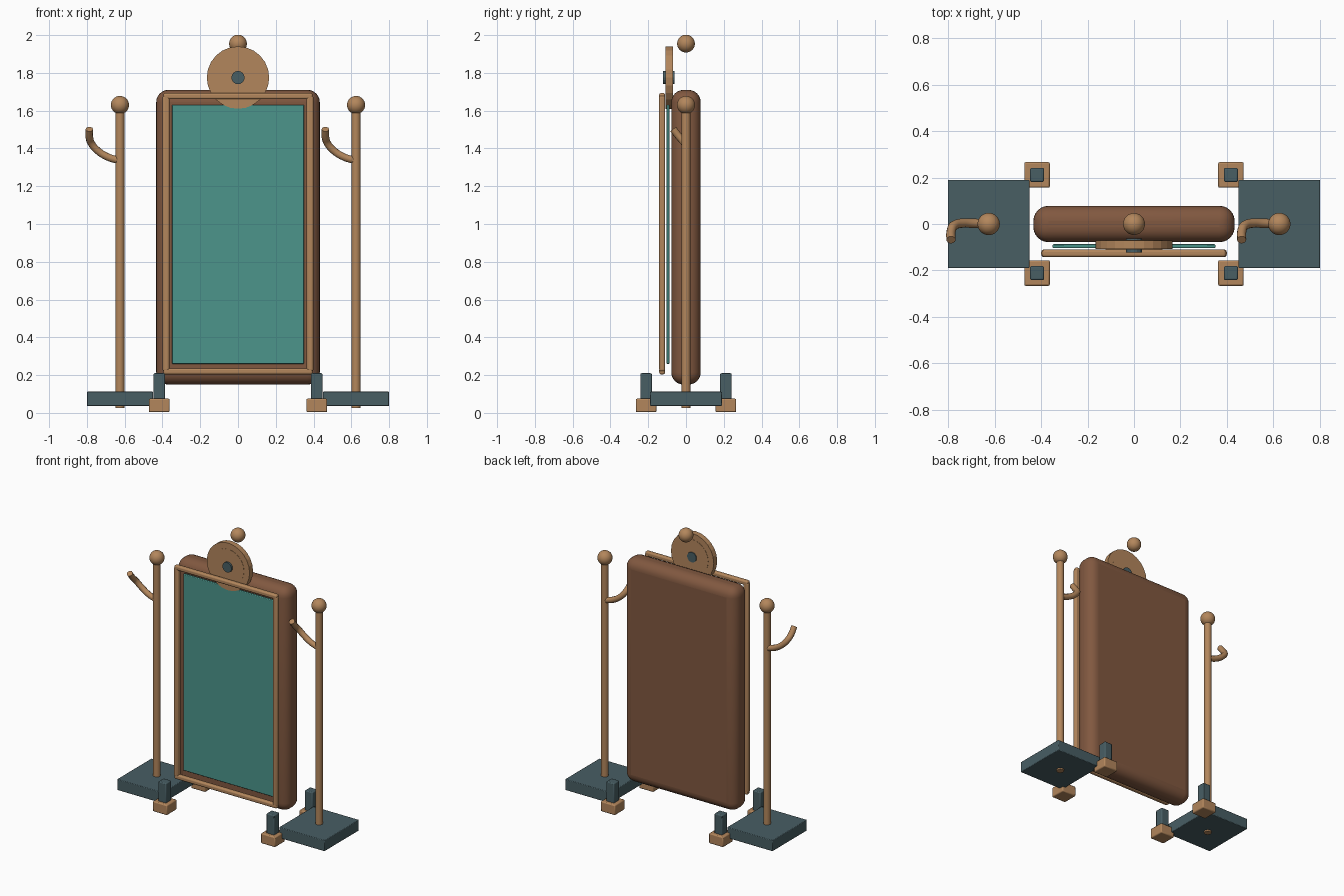
import bpy, math

if "Cube" in bpy.data.objects:
    bpy.data.objects.remove(bpy.data.objects["Cube"])


def material(name, rgb):
    m = bpy.data.materials.new(name)
    m.diffuse_color = (*rgb, 1)
    m.use_nodes = True
    m.node_tree.nodes["Principled BSDF"].inputs["Base Color"].default_value = m.diffuse_color
    return m


TAN = material("tan wood", (0.45, 0.24, 0.107))
BROWN = material("brown wood", (0.22, 0.098, 0.051))
TEAL = material("teal glass", (0.072, 0.30, 0.26))
SLATE = material("slate metal", (0.065, 0.112, 0.127))


def finish(name, mat, smooth=True):
    o = bpy.context.object
    o.name = name
    o.data.materials.append(mat)
    if smooth:
        bpy.ops.object.shade_smooth_by_angle(angle=math.radians(35))
    return o


def box(name, mat, lo, hi, bevel=0.004, segments=2):
    centre = [(a + b) / 2 for a, b in zip(lo, hi)]
    bpy.ops.mesh.primitive_cube_add(size=1, location=centre)
    o = bpy.context.object
    o.scale = [b - a for a, b in zip(lo, hi)]
    bpy.ops.object.transform_apply(location=False, rotation=False, scale=True)
    b = o.modifiers.new("bevel", "BEVEL")
    b.width, b.segments = bevel, segments
    return finish(name, mat)


def cylinder(name, mat, centre, r, depth, sides=24, along_y=False):
    rot = (math.pi / 2, 0, 0) if along_y else (0, 0, 0)
    bpy.ops.mesh.primitive_cylinder_add(vertices=sides, radius=r, depth=depth,
                                        location=centre, rotation=rot)
    return finish(name, mat, not along_y)


def ball(name, centre, r):
    bpy.ops.mesh.primitive_uv_sphere_add(segments=32, ring_count=16, radius=r, location=centre)
    return finish(name, TAN)


# Padded back panel, glass and frame
box("back_panel", BROWN, (-0.433, -0.078, 0.15), (0.433, 0.078, 1.71), 0.065, 6)
box("mirror_glass", TEAL, (-0.35, -0.104, 0.26), (0.35, -0.087, 1.63))
for side, x in (("left", -0.381), ("right", 0.381)):
    box("frame_side_" + side, TAN, (x - 0.018, -0.142, 0.22), (x + 0.018, -0.11, 1.68), 0.01, 3)
for side, z in (("bottom", 0.22), ("top", 1.677)):
    box("frame_" + side, TAN, (-0.395, -0.142, z - 0.016), (0.395, -0.11, z + 0.016), 0.01, 3)

# Crest disc with raised centre, hub and finial
cylinder("crest_disc", TAN, (0, -0.089, 1.775), 0.165, 0.038, 24, True)
cylinder("crest_inner_disc", TAN, (0, -0.089, 1.775), 0.123, 0.041, 24, True)
cylinder("crest_hub", SLATE, (0, -0.092, 1.775), 0.035, 0.06, 16, True)
ball("crest_finial", (0, 0, 1.955), 0.047)

# Side stands: base, pole, ball and hook (both hooks point left)
HOOK = [(0, 0, 1.335), (-0.065, 0.003, 1.355), (-0.12, 0.003, 1.39),
        (-0.153, -0.01, 1.43), (-0.162, -0.035, 1.46), (-0.162, -0.068, 1.502)]
for side, s in (("left", -1), ("right", 1)):
    x = s * 0.625
    box("stand_base_" + side, SLATE, (x - 0.175, -0.19, 0.036), (x + 0.175, 0.19, 0.112))
    cylinder("stand_pole_" + side, TAN, (x, 0, 0.828), 0.024, 1.605)
    ball("stand_ball_" + side, (x, 0, 1.63), 0.048)
    c = bpy.data.curves.new("hook_" + side, "CURVE")
    c.dimensions = "3D"
    c.bevel_depth, c.bevel_resolution, c.resolution_u = 0.02, 3, 6
    c.use_fill_caps = True
    sp = c.splines.new("BEZIER")
    sp.bezier_points.add(len(HOOK) - 1)
    for p, co in zip(sp.bezier_points, HOOK):
        p.co = (x + co[0], co[1], co[2])
        p.handle_left_type = p.handle_right_type = "AUTO"
    c.materials.append(TAN)
    hook = bpy.data.objects.new("hook_" + side, c)
    bpy.context.collection.objects.link(hook)

    # Front and back feet with short uprights
    for end, t in (("front", -1), ("back", 1)):
        fx, fy = s * 0.417, t * 0.211
        box(f"foot_{end}_{side}", TAN, (fx - 0.055, fy - 0.055, 0.004),
            (fx + 0.055, fy + 0.055, 0.075), 0.007)
        box(f"foot_upright_{end}_{side}", SLATE, (fx - 0.03, fy - 0.03, 0.03),
            (fx + 0.03, fy + 0.03, 0.21), 0.006)
